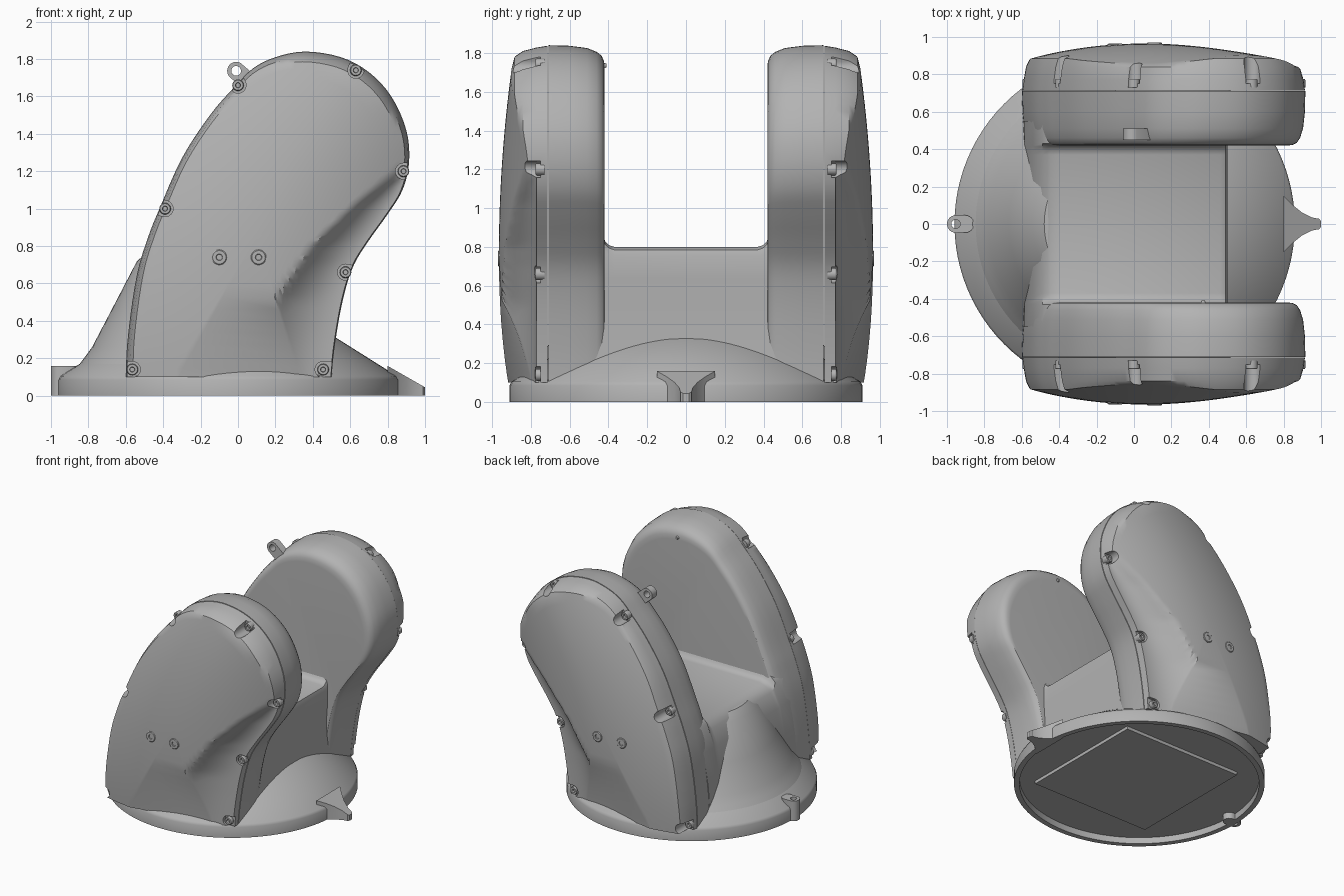
import bpy, bmesh, math
from mathutils import Vector

if "Cube" in bpy.data.objects:
    bpy.data.objects.remove(bpy.data.objects["Cube"], do_unlink=True)

grey = bpy.data.materials.new("plain_grey")
grey.use_nodes = True
grey.diffuse_color = (0.45, 0.45, 0.45, 1)
grey.node_tree.nodes["Principled BSDF"].inputs["Base Color"].default_value = grey.diffuse_color

AXIS_X = -0.05           # centre of the round base
MID = Vector((0.1, 0.85))  # centre the arm rings shrink towards


def loft(name, rings, wrap=False, cut_z=None, cut_x=None, angle=32):
    """Skin a list of equal-length rings, closing the ends or wrapping round."""
    bm = bmesh.new()
    loops = [[bm.verts.new(p) for p in ring] for ring in rings]
    n = len(loops[0])
    pairs = list(zip(loops, loops[1:])) + ([(loops[-1], loops[0])] if wrap else [])
    for a, b in pairs:
        for i in range(n):
            j = (i + 1) % n
            bm.faces.new((a[i], a[j], b[j], b[i]))
    if not wrap:
        bm.faces.new(loops[0])
        bm.faces.new(loops[-1])
    for co, no in (((0, 0, cut_z), (0, 0, 1)), ((cut_x, 0, 0), (-1, 0, 0))):
        if None in co:
            continue
        geom = bm.verts[:] + bm.edges[:] + bm.faces[:]
        bmesh.ops.bisect_plane(bm, geom=geom, plane_co=co, plane_no=no, clear_inner=True)
        bmesh.ops.holes_fill(bm, edges=[e for e in bm.edges if e.is_boundary], sides=0)
    bmesh.ops.recalc_face_normals(bm, faces=bm.faces[:])
    mesh = bpy.data.meshes.new(name)
    bm.to_mesh(mesh)
    bm.free()
    mesh.materials.append(grey)
    ob = bpy.data.objects.new(name, mesh)
    bpy.context.collection.objects.link(ob)
    shade(ob, angle)
    return ob


def shade(ob, angle=32):
    bpy.ops.object.select_all(action="DESELECT")
    ob.select_set(True)
    bpy.context.view_layer.objects.active = ob
    bpy.ops.object.shade_smooth_by_angle(angle=math.radians(angle))


def carve(ob, cutter):
    mod = ob.modifiers.new("notch", "BOOLEAN")
    mod.operation, mod.solver, mod.object = "DIFFERENCE", "EXACT", cutter
    bpy.context.view_layer.objects.active = ob
    bpy.ops.object.modifier_apply(modifier=mod.name)
    bpy.data.objects.remove(cutter, do_unlink=True)


def smooth_path(pts, steps=4):
    """Catmull-Rom curve through open points."""
    p = [Vector(q) for q in [pts[0]] + pts + [pts[-1]]]
    out = []
    for a, b, c, d in zip(p, p[1:], p[2:], p[3:]):
        for k in range(steps):
            t = k / steps
            out.append(0.5 * (2 * b + (c - a) * t + (2 * a - 5 * b + 4 * c - d) * t * t
                              + (3 * b - a - 3 * c + d) * t ** 3))
    return out + [p[-1]]


def interp(table, v):
    for (a, fa), (b, fb) in zip(table, table[1:]):
        if v <= b:
            return fa + (fb - fa) * max(0, (v - a) / (b - a))
    return table[-1][1]


def circle(r, n=24):
    return [Vector((math.cos(2 * math.pi * k / n), math.sin(2 * math.pi * k / n))) * r for k in range(n)]


def lathe(name, profile, n=96, **kw):
    return loft(name, [[(AXIS_X + p.x, p.y, z) for p in circle(r, n)] for r, z in profile], **kw)


def turned(name, x, z, profile, side, n=20):
    """Round part along y: profile lists (radius, distance from the middle)."""
    return loft(name, [[(x + p.x, side * y, z + p.y) for p in circle(r, n)] for r, y in profile])


def eyelet(name, c, away, r, hole, length, lo, hi, place):
    """Flat lug with a hole, stretched towards its root."""
    c, away = Vector(c), Vector(away).normalized()
    outer = [c + p - (away * length if p.dot(away) < 0 else away * 0) for p in circle(r)]
    inner = [c + p for p in circle(hole)]
    loft(name, [[place(p, h) for p in ring] for ring, h in
                ((outer, lo), (outer, hi), (inner, hi), (inner, lo))], wrap=True)


# Base: shallow cone on a rim, hollow underneath
lathe("base_disc", [(0.02, 0.05), (0.87, 0.05), (0.87, 0), (0.91, 0), (0.91, 0.085),
                    (0.9, 0.105), (0.55, 0.325), (0.3, 0.4)])
lathe("rear_hump", [(0.85, 0.1), (0.77, 0.205), (0.73, 0.26), (0.62, 0.47), (0.49, 0.72),
                    (0.43, 0.77), (0.3, 0.78)], cut_x=-0.1)
square = [(-0.54, -0.52), (0.5, -0.52), (0.5, 0.52), (-0.54, 0.52)]
loft("underside_plate", [[(x, y, z) for x, y in square] for z in (0.025, 0.055)])
half = [(0.8, 0.15), (0.85, 0.1), (0.9, 0.06), (0.95, 0.035), (0.99, 0.028), (1.0, 0.015)]
nose = half + [(x, -y) for x, y in reversed(half)]
loft("pointer", [[(x, y, 0) for x, y in nose], [(x, y, 0.045 + 0.57 * (1 - x)) for x, y in nose]])
eyelet("base_lug", (-0.953, 0), (-1, 0), 0.047, 0.024, 0.05, 0, 0.16, lambda p, h: (p.x, p.y, h))

# Saddle between the arms, coved up where it meets them
saddle = [(-0.6, 0.06), (-0.585, 0.35), (-0.54, 0.62), (-0.49, 0.74), (-0.45, 0.78), (-0.39, 0.8),
          (0.46, 0.8), (0.49, 0.785), (0.5, 0.75), (0.5, 0.64), (0.49, 0.5), (0.495, 0.3), (0.5, 0.06)]
cove = [(0, 0), (0.37, 0), (0.395, 0.008), (0.415, 0.025), (0.43, 0.06), (0.55, 0.06)]
sections = [(-y, h) for y, h in reversed(cove[1:])] + cove
loft("saddle", [[(x, y, z + (h if z > 0.7 else 0)) for x, z in saddle] for y, h in sections])

# Arm outline, seen from the side
edge = [(-0.6, -0.4), (-0.6, 0.1), (-0.585, 0.35), (-0.54, 0.65), (-0.48, 0.85), (-0.42, 1.0),
        (-0.3, 1.27), (-0.15, 1.5), (-0.02, 1.65), (0.08, 1.75), (0.2, 1.81), (0.36, 1.84),
        (0.55, 1.81), (0.7, 1.73), (0.82, 1.6), (0.9, 1.42), (0.915, 1.25), (0.88, 1.1),
        (0.8, 0.97), (0.7, 0.83), (0.62, 0.7), (0.57, 0.55), (0.53, 0.35), (0.5, 0.1), (0.47, -0.4)]
outline = smooth_path(edge)
right_edge = [(z, x) for x, z in reversed(edge[16:])]
scoop_edge = [(-0.4, 0.08), (0.1, 0.1), (0.5, 0.19), (0.8, 0.4), (1.03, 0.64), (1.22, 0.89)]


def cover_depth(x, z):
    """Domed cover with a hollow swept along its lower right edge."""
    dx = x - (0.2 * z * abs(z) - 0.05)
    y = 0.965 - 0.07 * (z - 0.75) ** 2 - (0.33 if dx > 0 else 0.25) * dx * dx
    xb, xr = interp(scoop_edge, z), interp(right_edge, z)
    if z < 1.22 and x > xb:
        t = min(1, (x - xb) / max(0.02, xr - xb))
        y -= max(0, y - 0.77) * (1 - (1 - t) ** 1.7)
    return y


def arm_ring(s, depth, side):
    ring = []
    for p in outline:
        q = MID + (p - MID) * s
        ring.append((q.x, side * depth(q.x, q.y), q.y))
    return ring


screws = [((0, 1.66), (-0.5, 1)), ((0.63, 1.74), (0.4, 1)), ((0.885, 1.2), (1, 0)), ((0.575, 0.66), (1, -0.2)),
          ((0.455, 0.14), (1, 0)), ((-0.565, 0.14), (-1, 0)), ((-0.39, 1.0), (-1, 0.3))]

for side, label in ((-1, "front"), (1, "back")):
    # Inner half of the arm, rounded towards the gap
    shell = [(1, 0.71), (0.997, 0.6), (0.985, 0.51), (0.965, 0.46), (0.945, 0.435), (0.915, 0.422), (0.88, 0.42)]
    loft(label + "_arm", [arm_ring(s, lambda x, z: y, side) for s, y in shell], cut_z=0.06)

    # Outer cover: drafted rim, then the domed face
    rings = [arm_ring(0.997, lambda x, z: 0.714, side)]
    for s, cap in ((0.988, 0.77), (0.97, 0.84), (0.945, 0.885)):
        rings.append(arm_ring(s, lambda x, z: min(cap, cover_depth(x, z)), side))
    rings += [arm_ring(0.91 - 0.05 * k, cover_depth, side) for k in range(18)]
    rings.append(arm_ring(0.01, cover_depth, side))
    cover = loft(label + "_cover", rings, cut_z=0.1)

    # Screw pockets open to the rim, each with a socket screw
    for (x, z), d in screws:
        c, d = Vector((x, z)), Vector(d).normalized()
        n = Vector((-d.y, d.x))
        arc = [c + 0.043 * (n * math.cos(a) - d * math.sin(a))
               for a in (math.pi * k / 12 for k in range(13))]
        slot = arc + [arc[-1] + d * 0.2, arc[0] + d * 0.2]
        carve(cover, loft("pocket", [[(p.x, side * y, p.y) for p in slot] for y in (0.75, 1.1)]))
        turned(label + "_screw", x, z, [(0.031, 0.73), (0.031, 0.77), (0.027, 0.776),
                                        (0.014, 0.776), (0.012, 0.76)], side)
    shade(cover)

    # Two washers on the cover face
    for x in (-0.1, 0.11):
        y = cover_depth(x, 0.74)
        turned(label + "_washer", x, 0.74, [(0.041, y - 0.02), (0.041, y + 0.002), (0.036, y + 0.006),
                                            (0.018, y + 0.006), (0.014, y - 0.004)], side)

# Cable lug on the back arm and stop pin on the front arm
eyelet("arm_lug", (-0.01, 1.737), (-0.75, 0.65), 0.048, 0.026, 0.14, 0.45, 0.51, lambda p, h: (p.x, h, p.y))
turned("stop_pin", 0.37, 1.735, [(0.013, 0.5), (0.013, 0.418), (0.009, 0.41)], -1)
